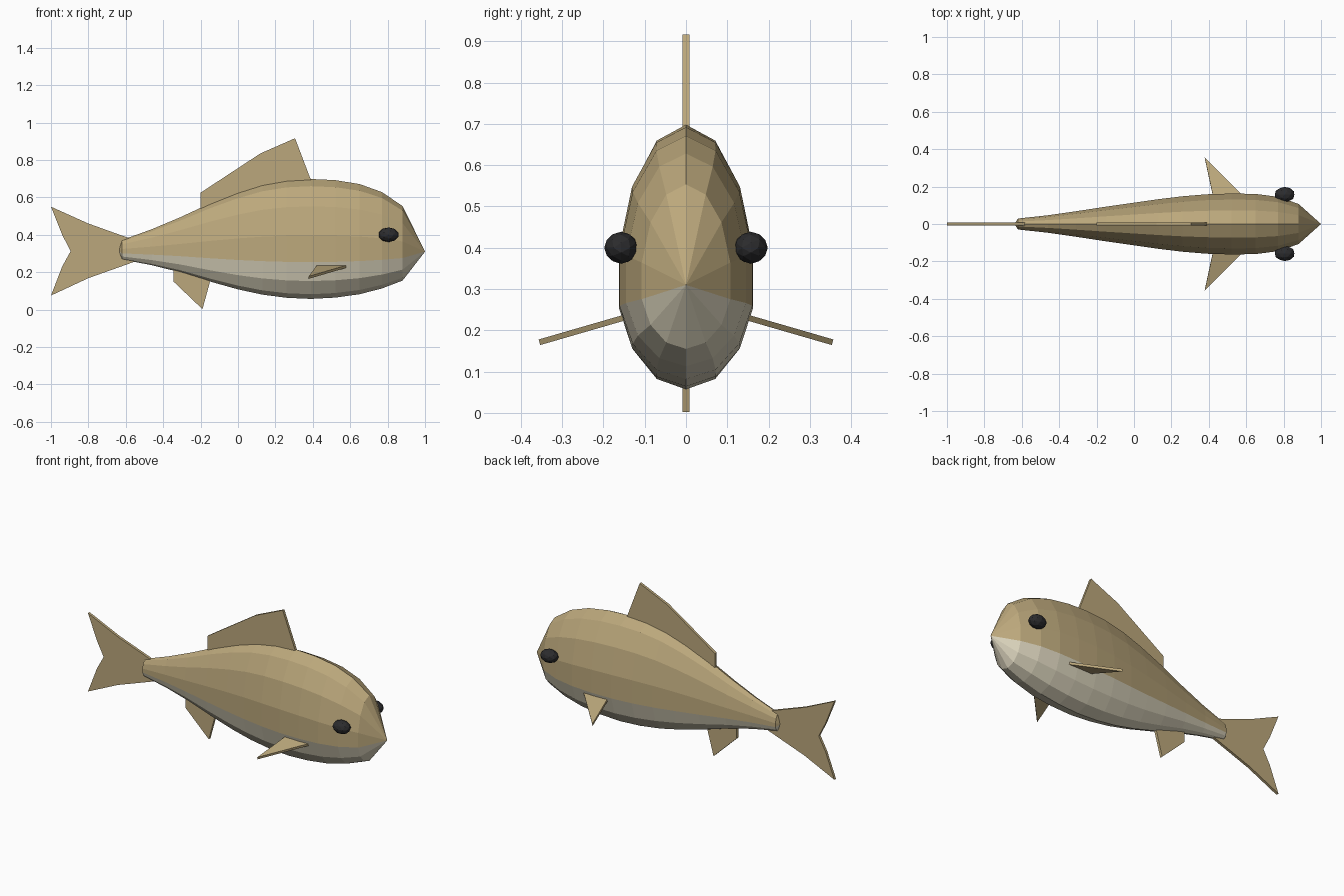
import bpy, bmesh, math
from mathutils import Matrix, Vector

if "Cube" in bpy.data.objects:
    bpy.data.objects.remove(bpy.data.objects["Cube"], do_unlink=True)


def material(name, rgb):
    m = bpy.data.materials.new(name)
    m.use_nodes = True
    m.diffuse_color = (*rgb, 1)
    m.node_tree.nodes["Principled BSDF"].inputs["Base Color"].default_value = (*rgb, 1)
    return m


TAN = material("tan scales", (0.50, 0.39, 0.20))
PALE = material("pale belly", (0.70, 0.65, 0.50))
BLACK = material("black eye", (0.025, 0.025, 0.027))


def finish(bm, name, *mats):
    bmesh.ops.recalc_face_normals(bm, faces=bm.faces)
    me = bpy.data.meshes.new(name)
    bm.to_mesh(me)
    bm.free()
    for m in mats:
        me.materials.append(m)
    ob = bpy.data.objects.new(name, me)
    bpy.context.collection.objects.link(ob)
    return ob


# Body: rings along x, with a taller upper half and a shallower lower half
AXIS, SIDES = 0.31, 14
# x, half width, top z, bottom z
stations = [
    (-0.62, 0.030, 0.372, 0.268), (-0.46, 0.048, 0.430, 0.237),
    (-0.31, 0.070, 0.493, 0.200), (-0.15, 0.095, 0.567, 0.150),
    (0.00, 0.117, 0.627, 0.108), (0.13, 0.136, 0.668, 0.080),
    (0.26, 0.152, 0.691, 0.063), (0.39, 0.163, 0.698, 0.057),
    (0.52, 0.167, 0.692, 0.064), (0.65, 0.165, 0.671, 0.082),
    (0.77, 0.149, 0.628, 0.113), (0.88, 0.110, 0.553, 0.155),
]
bm = bmesh.new()
rings = []
for x, w, top, low in stations:
    ring = []
    for i in range(SIDES):
        a = 2 * math.pi * i / SIDES
        c = math.cos(a)
        h = top - AXIS if c > 0 else AXIS - low
        ring.append(bm.verts.new((x, w * math.sin(a), AXIS + h * c)))
    rings.append(ring)
tail_tip = bm.verts.new((-0.64, 0, 0.315))
nose_tip = bm.verts.new((1, 0, AXIS))
for i in range(SIDES):
    j = (i + 1) % SIDES
    strip = [bm.faces.new((a[i], a[j], b[j], b[i])) for a, b in zip(rings, rings[1:])]
    strip.append(bm.faces.new((tail_tip, rings[0][i], rings[0][j])))
    strip.append(bm.faces.new((nose_tip, rings[-1][i], rings[-1][j])))
    # Belly colour covers the strips wholly below the side edge
    belly = math.cos(2 * math.pi * (i + 0.5) / SIDES) < -0.1
    for f in strip:
        f.material_index = int(belly)
finish(bm, "body", TAN, PALE)


def fin(name, outline, thick=0.016):
    """Thin plate drawn in local x, z and centred on local y."""
    bm = bmesh.new()
    face = bm.faces.new([bm.verts.new((x, -thick / 2, z)) for x, z in outline])
    out = bmesh.ops.extrude_face_region(bm, geom=[face])
    moved = [v for v in out["geom"] if isinstance(v, bmesh.types.BMVert)]
    bmesh.ops.translate(bm, verts=moved, vec=(0, thick, 0))
    return finish(bm, name, TAN)


# Upright fins
fin("dorsal_fin", [(-0.2, 0.5), (-0.2, 0.625), (0.12, 0.835), (0.305, 0.916), (0.41, 0.64)])
fin("anal_fin", [(-0.345, 0.25), (-0.345, 0.15), (-0.19, 0.002), (-0.13, 0.22)])
fin("tail_fin", [(-0.5, 0.35), (-0.585, 0.383), (-0.8, 0.46), (-1, 0.55), (-0.94, 0.4),
                 (-0.895, 0.312), (-0.94, 0.23), (-1, 0.075), (-0.8, 0.168),
                 (-0.55, 0.257), (-0.5, 0.27)])

# Paired side fins and eyes
for side, s in (("left", 1), ("right", -1)):
    f = fin(side + "_side_fin", [(0.435, 0.09), (0.61, 0.12), (0.378, 0.355)], 0.014)
    # Lay the plate out sideways, drooping towards its tip
    outward = Vector((0, s, -0.29))
    lift = Vector((0, 0.29 * s, 1)).normalized()
    m = Matrix((Vector((1, 0, 0)), lift, outward)).transposed().to_4x4()
    m.translation = (0, 0, 0.274)
    f.data.transform(m)
    if m.determinant() < 0:
        f.data.flip_normals()

    bm = bmesh.new()
    bmesh.ops.create_icosphere(bm, subdivisions=2, radius=1)
    bmesh.ops.rotate(bm, verts=bm.verts, matrix=Matrix.Rotation(-s * math.pi / 2, 3, "X"))
    bmesh.ops.scale(bm, verts=bm.verts, vec=(0.055, 0.041, 0.039))
    bmesh.ops.translate(bm, verts=bm.verts, vec=(0.805, s * 0.157, 0.4))
    finish(bm, side + "_eye", BLACK)
